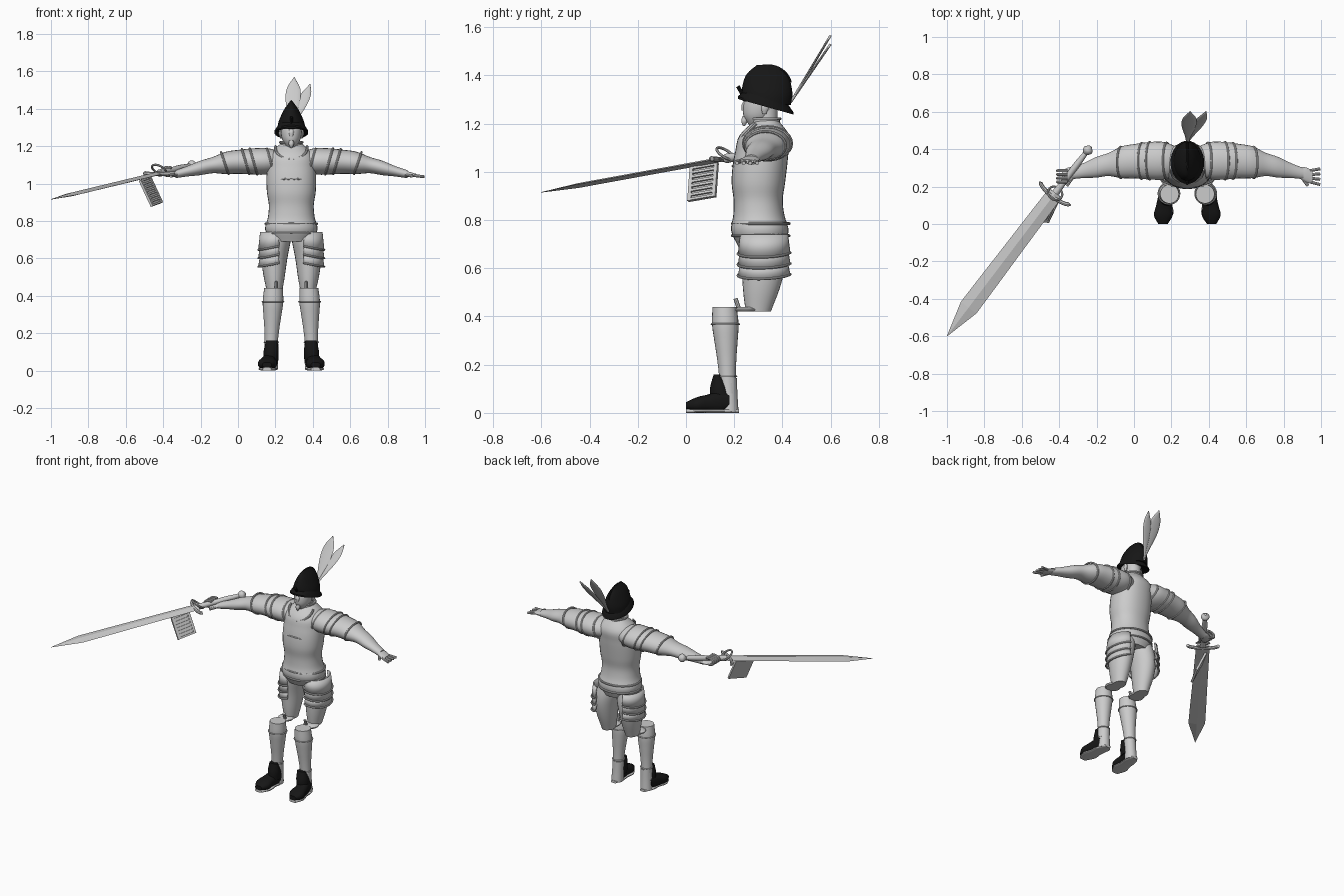
import bpy, bmesh, math
from mathutils import Vector

if "Cube" in bpy.data.objects:
    bpy.data.objects.remove(bpy.data.objects["Cube"])

CENTRE_X = .285  # body centre line
X, Y, Z = Vector((1, 0, 0)), Vector((0, 1, 0)), Vector((0, 0, 1))


def material(name, value):
    mat = bpy.data.materials.new(name)
    mat.use_nodes = True
    colour = (value, value, value, 1)
    mat.diffuse_color = colour
    mat.node_tree.nodes["Principled BSDF"].inputs["Base Color"].default_value = colour
    return mat


GREY = material("light grey", .6)
BLACK = material("black", .008)


def place(point, side):
    """Body coordinates on the given side to world; side 0 keeps world coordinates."""
    point = Vector(point)
    return Vector((CENTRE_X + side * point.x, point.y, point.z)) if side else point


def finish(obj, mat, smooth=True):
    bpy.context.collection.objects.link(obj)
    obj.data.materials.append(mat)
    bpy.ops.object.select_all(action='DESELECT')
    obj.select_set(True)
    bpy.context.view_layer.objects.active = obj
    if obj.type == 'CURVE':
        bpy.ops.object.convert(target='MESH')
    if smooth:
        bpy.ops.object.shade_smooth_by_angle(angle=math.radians(40))


def mesh_object(name, bm, mat, smooth=True):
    bmesh.ops.recalc_face_normals(bm, faces=bm.faces)
    mesh = bpy.data.meshes.new(name)
    bm.to_mesh(mesh)
    bm.free()
    obj = bpy.data.objects.new(name, mesh)
    finish(obj, mat, smooth)
    return obj


def sample(values, t):
    """Point at fraction t of a smooth curve through evenly spaced values."""
    last = len(values) - 1
    i = min(int(t * last), last - 1)
    f = t * last - i
    b, c = values[i], values[i + 1]
    a = values[i - 1] if i else b * 2 - c
    d = values[i + 2] if i + 2 <= last else c * 2 - b
    cubic = b * 3 - a - c * 3 + d
    return b + (c - a + (a * 2 - b * 5 + c * 4 - d + cubic * f) * f) * (f / 2)


def loft(name, path, widths, depths=None, ratio=1, mat=GREY, u=X, v=Y,
         sides=24, power=2, side=1, steps=4, smooth=True):
    """Skin oval sections, sized by evenly spaced widths, along a smooth path."""
    path = [Vector(point) for point in path]
    depths = depths or [w * ratio for w in widths]
    count = (len(widths) - 1) * steps
    bm = bmesh.new()
    loops = []
    for k in range(count + 1):
        t = k / count
        centre, across, deep = sample(path, t), u * sample(widths, t), v * sample(depths, t)
        loop = []
        for j in range(sides):
            turn = math.tau * j / sides
            c, d = (math.copysign(abs(w) ** (2 / power), w) for w in (math.cos(turn), math.sin(turn)))
            loop.append(bm.verts.new(place(centre + across * c + deep * d, side)))
        loops.append(loop)
    for low, high in zip(loops, loops[1:]):
        for j in range(sides):
            n = (j + 1) % sides
            bm.faces.new((low[j], low[n], high[n], high[j]))
    bm.faces.new(loops[0])
    bm.faces.new(loops[-1])
    mesh_object(name, bm, mat, smooth)


def tube(name, points, radius, mat=GREY, side=1, closed=False):
    curve = bpy.data.curves.new(name, 'CURVE')
    curve.dimensions = '3D'
    curve.bevel_depth = radius
    curve.bevel_resolution = 2
    curve.use_fill_caps = True
    line = curve.splines.new('POLY')
    line.points.add(len(points) - 1)
    for target, point in zip(line.points, points):
        target.co = (*place(point, side), 1)
    line.use_cyclic_u = closed
    finish(bpy.data.objects.new(name, curve), mat)


def arc(centre, u, v, start=0, end=360, count=28):
    """Points along part of an ellipse, angles in degrees."""
    turns = [math.radians(start + (end - start) * k / count) for k in range(count + 1)]
    return [Vector(centre) + u * math.cos(t) + v * math.sin(t) for t in turns]


def hoop(name, centre, u, v, radius=.006, side=1):
    tube(name, arc(centre, u, v)[:-1], radius, side=side, closed=True)


def box(name, origin, a, b, c):
    bm = bmesh.new()
    bmesh.ops.create_cube(bm, size=1)
    for vert in bm.verts:
        x, y, z = vert.co + Vector((.5, .5, .5))
        vert.co = origin + a * x + b * y + c * z
    mesh_object(name, bm, GREY, smooth=False)


def tasset(name, top, bottom, side):
    """Curved hip plate with a scalloped, flared lower edge."""
    upper = arc((.087, .325, top), X * .08, Y * .1, -105, 80)
    lower = arc((.087, .325, bottom), X * .09, Y * .11, -105, 80)
    for k, point in enumerate(lower):
        point.z -= .02 * math.sin(math.pi * k / (len(lower) - 1))
    bm = bmesh.new()
    rows = [[bm.verts.new(place(point, side)) for point in pair] for pair in zip(upper, lower)]
    for a, b in zip(rows, rows[1:]):
        bm.faces.new((a[0], b[0], b[1], a[1]))
    mesh_object(name, bm, GREY).modifiers.new("thickness", 'SOLIDIFY').thickness = .008
    tube(name + "_rim", lower, .005, side=side)


# Torso, belt and collar
loft("torso", [(0, .31, .69), (0, .3, .95), (0, .335, 1.22)],
     [.11, .14, .125, .12, .13, .133, .13, .12, .05], ratio=.85, power=2.2, sides=32)
for z in (.735, .785):
    hoop("belt_rim", (0, .31, z), X * .138, Y * .118)
tube("breastplate_ridge", arc((0, .3, 1), X * .12, Y * -.106 + Z * .025, 30, 150), .005)
tube("breastplate_neckline", arc((0, .28, 1.19), X * .085, Y * -.06 - Z * .06, -10, 190), .007)
loft("collar", [(0, .33, 1.16), (0, .33, 1.22)], [.09, .07, .06, .06])
hoop("collar_rim", (0, .33, 1.22), X * .06, Y * .06)

# Head and face
loft("head", [(0, .29, 1.19), (0, .325, 1.34)], [.02, .045, .055, .057, .055], ratio=1.3)
loft("neck", [(0, .335, 1.16), (0, .335, 1.28)], [.045, .045])
loft("nose", [(0, .25, 1.3), (0, .24, 1.255)], [.006, .015, .01], sides=10)
loft("goatee", [(0, .245, 1.23), (0, .24, 1.19)], [.012, .014, .004], sides=10)
for side in (1, -1):
    tube("moustache", [(0, .24, 1.25), (.03, .255, 1.25)], .005, side=side)
    tube("brow", [(0, .245, 1.3), (.04, .26, 1.3)], .005, side=side)
    loft("ear", [(.055, .325, 1.24), (.06, .33, 1.29)], [.005, .01, .005], ratio=1.6, sides=10, side=side)

# Helmet with sloping brim, peak and crest
loft("helmet_dome", [(0, .335, 1.285), (0, .34, 1.44)], [.075, .07, .055, .035, .006],
     [.1, .105, .1, .085, .045], mat=BLACK, v=Y - Z * .08)
loft("helmet_brim", [(0, .33, z) for z in (1.31, 1.28, 1.27, 1.29)], [.07, .09, .09, .06],
     ratio=1.28, mat=BLACK, v=Y - Z * .28, steps=1, sides=32)
tube("helmet_peak", [(0, .235, 1.32), (0, .215, 1.355)], .008, BLACK)
tube("helmet_crest", arc((0, .338, 1.355), Y * .096, Z * .085, 10, 170), .006, BLACK)

# Plumes
for name, tip_x, tip_z, scale in (("tall_plume", .015, 1.566, 1), ("short_plume", .1, 1.53, .75)):
    loft(name, [(0, .435, 1.29), (tip_x, .6, tip_z)],
         [w * scale for w in (.006, .015, .03, .04, .035, .003)], [.005, .005],
         v=Y * .85 - Z * .5, sides=12)

ARM = [Vector(p) for p in ((.05, .34, 1.12), (.35, .33, 1.11), (.62, .27, 1.05))]
ARM_WIDTHS = [.07, .1, .1, .092, .085, .062, .055, .04, .03]

for side, prefix in ((1, "left_"), (-1, "right_")):
    # Arm with rims on the shoulder armour
    loft(prefix + "arm", ARM, ARM_WIDTHS, ratio=.7, u=Y, v=Z, side=side)
    for t in (.1, .25, .32, .51):
        size = sample(ARM_WIDTHS, t)
        hoop(prefix + "arm_rim", sample(ARM, t), Y * size, Z * size * .7 + X * .02, side=side)

    # Hand, open on the left and closed around the grip on the right
    loft(prefix + "palm", [(.6, .275, 1.053), (.67, .25, 1.043)], [.03, .04, .035],
         [.018, .014, .008], u=Y, v=Z, sides=14, side=side)
    for k in range(4):
        root = Vector((.655, .225 + .02 * k, 1.043))
        finger = [root, root + X * .055 + Y * (.008 * k - .014) - Z * .007]
        if side < 0:
            finger = arc(root + Z * .022, X * .04, Z * .022, -90, 110, 8)
        tube(prefix + "finger", finger, .008, side=side)
    tube(prefix + "thumb", [(.605, .26, 1.05), (.645, .205, 1.04)], .009, side=side)

    # Legs and knees
    loft(prefix + "thigh", [(.065, .31, .75), (.09, .32, .6), (.09, .3, .42)],
         [.068, .073, .069, .058, .04], ratio=1.3, side=side)
    loft(prefix + "knee_flap", [(.095, .25, .42), (.095, .25, .44)], [.045, .05, .03], side=side)
    tube(prefix + "knee_spur", [(.08, .22, .43), (.08, .205, .475)], .009, side=side)
    shin = [Vector((.095, .16, .44)), Vector((.11, .175, .08))]
    loft(prefix + "shin", shin, [.05, .055, .048, .04, .035, .035], side=side)
    for t, size in ((.2, .057), (.8, .037)):
        hoop(prefix + "greave_rim", sample(shin, t), X * size, Y * size, .004, side)

    # Boots
    loft(prefix + "heel", [(.11, .18, .005), (.105, .175, .145)], [.038, .036, .036], side=side)
    loft(prefix + "shoe", [(.13, 0, .03), (.125, .09, .04), (.11, .18, .05)], [.025, .05, .044, .04, .038],
         [.014, .03, .036, .044, .04], mat=BLACK, v=Z, power=2.4, side=side)
    loft(prefix + "shoe_tongue", [(.11, .15, .05), (.105, .13, .16)], [.04, .04, .03],
         [.05, .04, .015], mat=BLACK, side=side)
    loft(prefix + "sole", [(.13, 0, .008), (.11, .22, .008)], [.025, .05, .04, .04, .02],
         [.008, .008], v=Z, power=3, side=side)

    # Hip plates, overlapping downwards
    for k in range(3):
        tasset(prefix + "tasset", .74 - .06 * k, .665 - .045 * k, side)

# Sword, laid out along its own axis from the guard
TIP, GUARD = Vector((-1, -.6, .915)), Vector((-.42, .166, 1.055))
along = (TIP - GUARD).normalized()
across = along.cross(Z).normalized()
flat = across.cross(along)
SWORD = dict(u=across, v=flat, side=0)
loft("blade", [GUARD, TIP], [.042, .045, .047, .05, .052, .001], [.01] * 5 + [.001],
     sides=4, steps=1, smooth=False, **SWORD)
loft("grip", [GUARD, GUARD - along * .27], [.02, .016, .018, .013], sides=14, **SWORD)
loft("pommel", [GUARD - along * .265, GUARD - along * .315], [.012, .025, .025, .008], sides=14, **SWORD)
tube("cross_guard", arc(GUARD, across * .095, along * .025, 0, 180), .011, side=0)
hoop("guard_ring", GUARD + flat * .02, across * .04, (flat + along) * .03, side=0)

# Slatted panel hung beneath the blade
corner, wide, down = Vector((-.52, .015, 1.02)), Vector((.055, .115, .02)), Vector((.065, -.01, -.14))
depth = wide.cross(down).normalized() * .014
box("panel_back", corner + depth * .6, wide, down, depth * .4)
for t in (0, .88):
    box("panel_rail", corner + wide * t, wide * .12, down, depth)
for k in range(8):
    box("panel_slat", corner + down * (k * .132), wide, down * .07, depth)
